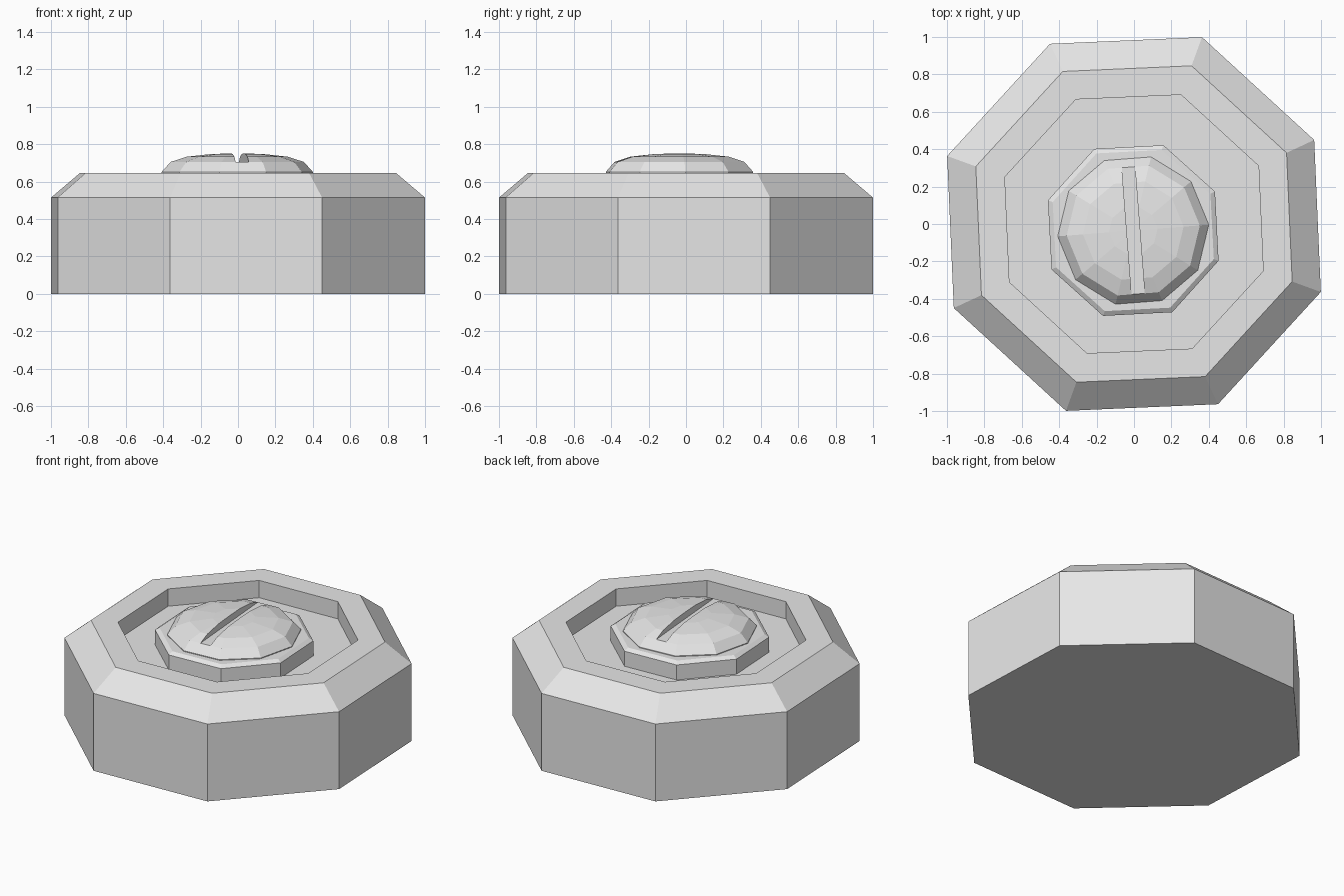
import bpy, bmesh
from math import cos, sin, pi, radians

cube = bpy.data.objects.get("Cube")
if cube:
    bpy.data.objects.remove(cube, do_unlink=True)

grey = bpy.data.materials.new("light_grey")
grey.use_nodes = True
colour = (0.8, 0.8, 0.8, 1)
grey.diffuse_color = colour
grey.node_tree.nodes["Principled BSDF"].inputs["Base Color"].default_value = colour


def add_object(name, bm):
    bmesh.ops.recalc_face_normals(bm, faces=bm.faces)
    mesh = bpy.data.meshes.new(name)
    bm.to_mesh(mesh)
    bm.free()
    mesh.materials.append(grey)
    obj = bpy.data.objects.new(name, mesh)
    bpy.context.collection.objects.link(obj)
    return obj


def turned(name, profile, sides, phase, centre=(0, 0), tip=None):
    """Closed solid from (radius, height) rings, capped flat or with a tip."""
    bm = bmesh.new()
    angles = [radians(phase) + 2 * pi * i / sides for i in range(sides)]
    rings = [[bm.verts.new((centre[0] + r * cos(a), centre[1] + r * sin(a), z))
              for a in angles] for r, z in profile]
    for low, high in zip(rings, rings[1:]):
        for i in range(sides):
            j = (i + 1) % sides
            bm.faces.new((low[i], low[j], high[j], high[i]))
    bm.faces.new(rings[0])
    if tip is None:
        bm.faces.new(rings[-1])
    else:
        top = bm.verts.new((*centre, tip))
        for i in range(sides):
            bm.faces.new((rings[-1][i], rings[-1][(i + 1) % sides], top))
    return add_object(name, bm)


# Octagonal body with sloped shoulder and recessed top
turned("body", [(1.063, 0), (1.063, 0.515), (0.9, 0.645),
                (0.735, 0.645), (0.735, 0.53)], 8, 25)

# Octagonal collar standing in the recess
middle = (-0.004, -0.035)
turned("collar", [(0.484, 0.525), (0.484, 0.63), (0.457, 0.647)], 8, 25.5, middle)

# Faceted domed screw head
head = turned("screw_head", [(0.405, 0.6), (0.405, 0.652), (0.357, 0.705),
                             (0.27, 0.733), (0.13, 0.748)],
              10, 4.4, middle, tip=0.75)

# Straight slot across the head
bm = bmesh.new()
bmesh.ops.create_cube(bm, size=1)
slot = add_object("slot_cutter", bm)
slot.scale = (0.07, 1, 0.2)
slot.location = (*middle, 0.805)
slot.rotation_euler.z = radians(4.4)
slot.hide_render = True
slot.hide_viewport = True
cut = head.modifiers.new("slot", "BOOLEAN")
cut.operation = "DIFFERENCE"
cut.solver = "EXACT"
cut.object = slot
